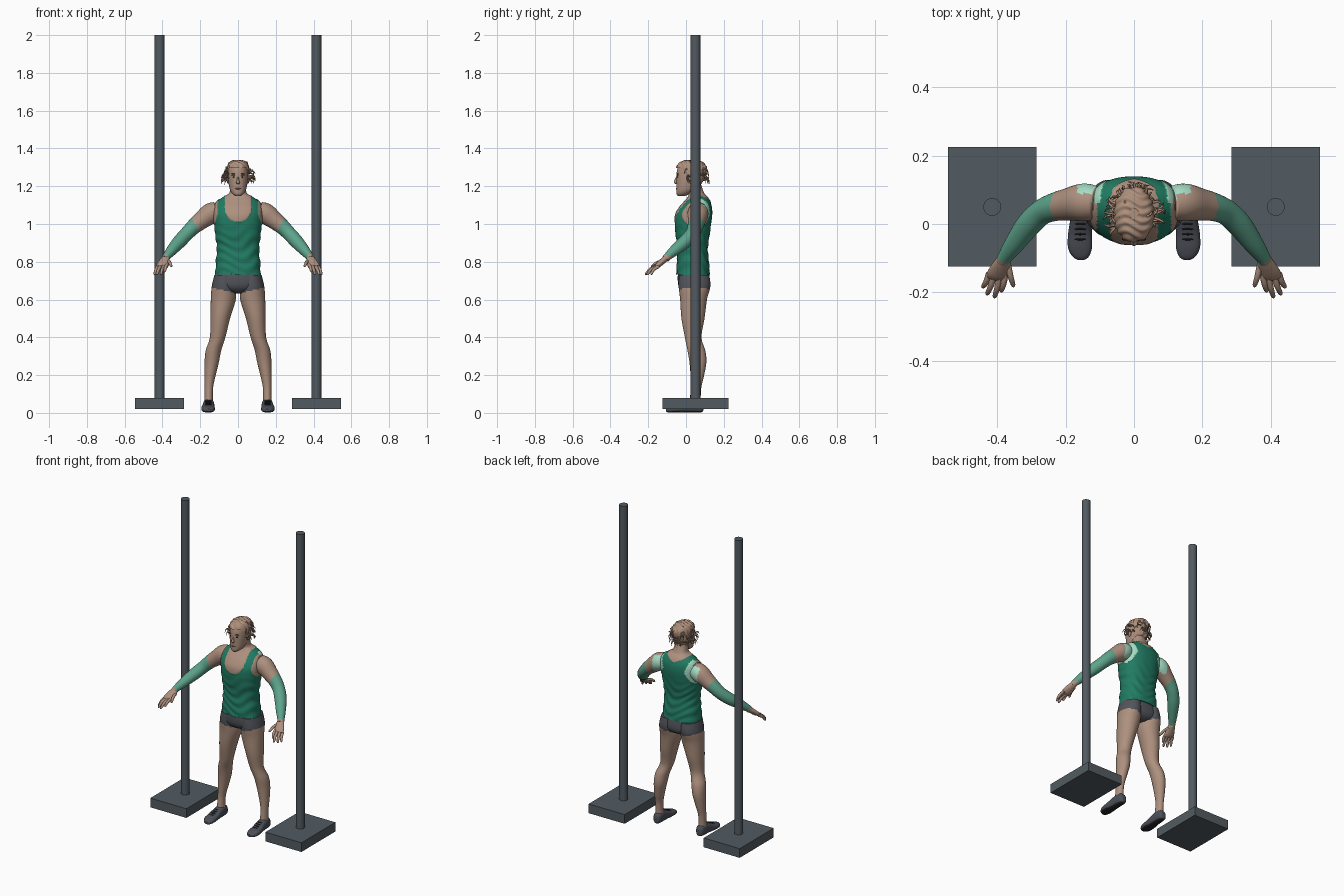
import bpy, bmesh, math, random
from mathutils import Vector, Matrix

random.seed(4)
cube = bpy.data.objects.get("Cube")
if cube:
    bpy.data.objects.remove(cube, do_unlink=True)


def material(name, *rgb):
    m = bpy.data.materials.new(name)
    m.use_nodes = True
    m.diffuse_color = (*rgb, 1)
    node = next(n for n in m.node_tree.nodes if n.type == 'BSDF_PRINCIPLED')
    node.inputs["Base Color"].default_value = (*rgb, 1)
    node.inputs["Roughness"].default_value = 0.8
    return m


METAL = material("slate_metal", .085, .105, .12)
SKIN = material("skin", .42, .28, .21)
TANK = material("green_cloth", .015, .2, .125)
SLEEVE = material("mint_sleeve", .11, .37, .26)
MINT = material("pale_mint_cloth", .38, .72, .55)
SHORTS = material("grey_cloth", .085, .09, .105)
SHOE = material("shoe_grey", .07, .078, .095)
DARK = material("dark_detail", .02, .018, .018)
HAIR = material("tan_hair", .43, .28, .2)
LIPS = material("lips", .3, .15, .12)


def loft(bm, stations, sides=24, sub=4, frame=None, power=2.0):
    """Sweep an oval through stations (x, y, z, half width, half depth)."""
    st = [Vector(s) for s in stations]
    pts = []
    for i in range(len(st) - 1):
        a, b, c, d = st[max(i - 1, 0)], st[i], st[i + 1], st[min(i + 2, len(st) - 1)]
        for k in range(sub):
            t = k / sub
            pts.append(b + (c - a) * (t / 2) + (a - b * 2.5 + c * 2 - d / 2) * t ** 2
                       + ((b - c) * 1.5 + (d - a) / 2) * t ** 3)
    pts.append(st[-1])
    centres = [Vector(p[:3]) for p in pts]
    rings = []
    for i, p in enumerate(pts):
        if frame:
            u, v = Vector(frame[0]), Vector(frame[1])
        else:
            t = (centres[min(i + 1, len(pts) - 1)] - centres[max(i - 1, 0)]).normalized()
            ref = Vector((0, 1, 0)) if abs(t.x) > .95 else Vector((1, 0, 0))
            u = (ref - t * ref.dot(t)).normalized()
            v = t.cross(u)
        ring = []
        for k in range(sides):
            ang = math.tau * k / sides
            c, s = math.cos(ang), math.sin(ang)
            c = math.copysign(abs(c) ** (2 / power), c)
            s = math.copysign(abs(s) ** (2 / power), s)
            ring.append(bm.verts.new(centres[i] + u * c * p[3] + v * s * p[4]))
        rings.append(ring)
    for r, q in zip(rings, rings[1:]):
        for k in range(sides):
            bm.faces.new((r[k], r[k - 1], q[k - 1], q[k]))
    bm.faces.new(rings[0])
    bm.faces.new(rings[-1])


def ball(bm, centre, size):
    bmesh.ops.create_uvsphere(bm, u_segments=16, v_segments=10, radius=1,
                              matrix=Matrix.Translation(centre) @ Matrix.Diagonal((*size, 1)))


def finish(bm, name, mats, rule=None, smooth=True):
    bmesh.ops.recalc_face_normals(bm, faces=bm.faces)
    for f in bm.faces:
        f.smooth = smooth and len(f.verts) < 9
        if rule:
            f.material_index = rule(f.calc_center_median())
    me = bpy.data.meshes.new(name)
    bm.to_mesh(me)
    bm.free()
    for m in mats:
        me.materials.append(m)
    ob = bpy.data.objects.new(name, me)
    bpy.context.collection.objects.link(ob)
    return ob


def ramp(v, table):
    for (a, x), (b, y) in zip(table, table[1:]):
        if v <= b:
            return x + (y - x) * max(0, (v - a) / (b - a))
    return table[-1][1]


FLAT = ((1, 0, 0), (0, 1, 0))
SIDES = (("right", -1), ("left", 1))


# Torso and neck: skin, tank top and pale undershirt by position
def torso_rule(p):
    x = abs(p.x)
    if p.z > 1.148:
        return 0
    if p.y < .062:
        neck = .07 * math.sqrt(max(0, 1 - max(0, (1.085 - p.z) / .075) ** 2))
        if p.z > 1.01 and x < neck:
            return 0
        return 0 if x > ramp(p.z, [(.98, .15), (1.0, .125), (1.05, .108), (1.15, .108)]) else 1
    if p.z > 1.11 + x * .5 and x < .065:
        return 0
    return 2 if x > ramp(p.z, [(.96, .15), (1.0, .105), (1.06, .075), (1.14, .1)]) else 1


bm = bmesh.new()
loft(bm, [(0, y, z, a, b) for z, a, y, b in (
    (.73, .124, .037, .091), (.78, .121, .037, .088), (.87, .115, .035, .083),
    (.93, .122, .035, .091), (1.0, .129, .037, .099), (1.05, .132, .042, .1),
    (1.09, .128, .052, .088), (1.12, .114, .06, .07), (1.143, .085, .062, .053),
    (1.16, .05, .056, .043), (1.19, .041, .045, .041), (1.22, .04, .035, .042))],
    sides=128, sub=9, frame=FLAT, power=2.35)
bm.normal_update()
for v in bm.verts:
    if torso_rule(v.co) == 1:
        p = v.co
        fold = math.sin(p.z * 110 + 4 * math.sin(p.x * 24 + p.z * 9) + p.y * 30)
        v.co += v.normal * (.003 + .0032 * fold * ramp(p.z, [(.74, .5), (.82, 1), (.92, .6), (1.02, 0)]))
finish(bm, "torso", [SKIN, TANK, MINT], torso_rule)

# Shorts
bm = bmesh.new()
loft(bm, [(0, .037, .76, .112, .078), (0, .04, .71, .128, .084), (0, .043, .67, .124, .082),
          (0, .045, .645, .08, .066), (0, .045, .632, .03, .04)], sides=48, frame=FLAT, power=2.3)
finish(bm, "shorts", [SHORTS])

for side, s in SIDES:
    # Leg with the shorts' trouser part
    bm = bmesh.new()
    loft(bm, [(s * x, y, z, a, b) for z, x, a, y, b in (
        (.73, .07, .055, .043, .08), (.67, .075, .064, .045, .084), (.6, .078, .066, .04, .071),
        (.5, .094, .052, .037, .061), (.4, .108, .041, .038, .044), (.33, .13, .041, .055, .047),
        (.27, .139, .038, .063, .045), (.2, .148, .03, .06, .036), (.14, .154, .023, .054, .028),
        (.09, .155, .022, .05, .028), (.05, .155, .024, .048, .03))],
        sides=48, sub=8, frame=FLAT)
    finish(bm, side + "_leg", [SKIN, SHORTS], lambda p: int(p.z > .633 + .22 * abs(p.x)))

    # Shoe with dark sole and laces
    bm = bmesh.new()
    loft(bm, [(s * x, y, z, a, b) for y, x, a, z, b in (
        (.092, .154, .01, .03, .016), (.082, .154, .023, .034, .031), (.05, .155, .029, .039, .037),
        (.01, .156, .031, .034, .032), (-.03, .158, .035, .025, .023), (-.07, .158, .035, .02, .018),
        (-.095, .156, .024, .016, .013), (-.105, .155, .01, .014, .007))],
        sides=32, sub=5, frame=((1, 0, 0), (0, 0, 1)), power=2.5)
    for v in bm.verts:
        v.co.z = max(v.co.z, 0)
    finish(bm, side + "_shoe", [SHOE, DARK], lambda p: int(p.z < .009))
    bm = bmesh.new()
    for k in range(4):
        ball(bm, (s * .157, -.045 + k * .015, .043 + k * .0065), (.017, .003, .004))
    finish(bm, side + "_laces", [DARK])

    # Arm: pale back of shoulder, bare upper arm, long sleeve
    def arm_rule(p):
        if p.z + .35 * p.y < .835 - .035 + .0 * p.x and abs(p.x) > .372:
            return 0
        if abs(p.x) - .55 * (p.z - 1) > .228:
            return 1
        return 2 if p.y > .088 and abs(p.x) < .165 and p.z > 1.0 else 0

    bm = bmesh.new()
    loft(bm, [(s * x, y, z, r, r) for x, y, z, r in (
        (.09, .06, 1.075, .035), (.115, .062, 1.068, .05), (.15, .063, 1.052, .055),
        (.195, .057, 1.018, .047), (.235, .049, .985, .041), (.272, .033, .948, .037),
        (.31, -.004, .907, .036), (.35, -.058, .862, .029), (.378, -.097, .828, .021),
        (.384, -.108, .816, .02))], sides=36, sub=8)
    finish(bm, side + "_arm", [SKIN, SLEEVE, MINT], arm_rule)

    # Hand with spread fingers
    bm = bmesh.new()
    loft(bm, [(s * .38, -.1, .825, .019, .015), (s * .388, -.122, .805, .027, .016),
              (s * .399, -.148, .782, .032, .014), (s * .403, -.16, .772, .027, .009)], sides=20)
    for base, tip in (((.376, -.145, .785), (.389, -.2, .747)), ((.393, -.152, .778), (.409, -.217, .733)),
                      ((.41, -.152, .776), (.431, -.208, .732)), ((.424, -.145, .775), (.443, -.187, .733)),
                      ((.37, -.115, .805), (.352, -.185, .775))):
        a, b = Vector(base), Vector(tip)
        a.x *= s
        b.x *= s
        mid = a.lerp(b, .5) + Vector((0, -.005, .005))
        loft(bm, [(*a, .0095, .0095), (*mid, .0085, .0085), (*a.lerp(b, .9), .0065, .0065),
                  (*b, .002, .002)], sides=10, sub=3)
    finish(bm, side + "_hand", [SKIN])

    # Stand: heavy base plate and round pole
    bm = bmesh.new()
    bmesh.ops.create_cube(bm, size=1, matrix=Matrix.Translation((s * .415, .05, .05))
                          @ Matrix.Diagonal((.26, .35, .06, 1)))
    finish(bm, side + "_stand_base", [METAL], smooth=False)
    bm = bmesh.new()
    bmesh.ops.create_cone(bm, cap_ends=True, segments=32, radius1=.026, radius2=.026, depth=1.94,
                          matrix=Matrix.Translation((s * .415, .05, 1.03)))
    finish(bm, side + "_pole", [METAL])

# Head with nose and ears
skull = [(1.148, .014, -.025, .018), (1.16, .03, -.014, .036), (1.18, .042, 0, .051),
         (1.21, .049, .013, .064), (1.25, .053, .022, .073), (1.29, .052, .028, .074),
         (1.315, .042, .029, .06), (1.328, .022, .029, .033), (1.33, .006, .029, .01)]
bm = bmesh.new()
loft(bm, [(0, y, z, a, b) for z, a, y, b in skull], sides=40, sub=5, frame=FLAT, power=2.15)
loft(bm, [(0, -.047, 1.252, .004, .004), (0, -.053, 1.232, .006, .008),
          (0, -.055, 1.219, .01, .009), (0, -.049, 1.211, .006, .005)], sides=12, frame=FLAT)
for s in (-1, 1):
    ball(bm, (s * .054, .025, 1.232), (.006, .011, .018))
    ball(bm, (s * .021, -.043, 1.26), (.014, .006, .004))
finish(bm, "head", [SKIN])

# Eyes, brows and mouth
bm = bmesh.new()
for s in (-1, 1):
    ball(bm, (s * .021, -.044, 1.248), (.008, .004, .0035))
    ball(bm, (s * .022, -.044, 1.265), (.014, .005, .002))
finish(bm, "eyes_and_brows", [DARK])
bm = bmesh.new()
ball(bm, (0, -.049, 1.187), (.015, .005, .004))
finish(bm, "mouth", [LIPS])

# Hair cap, cut along the hairline and ridged like tied-back locks
bm = bmesh.new()
loft(bm, [(0, y, z + .007, a + .006, b + .006) for z, a, y, b in skull[2:]],
     sides=72, sub=8, frame=FLAT, power=2.15)
cut = [f for f in bm.faces if f.calc_center_median().z <
       ramp(f.calc_center_median().y, [(-.03, 1.298), (0, 1.27), (.03, 1.255), (.06, 1.195)])]
bmesh.ops.delete(bm, geom=cut, context='FACES')
bm.normal_update()
for v in bm.verts:
    v.co += v.normal * .0025 * math.sin(v.co.y * 260 + 3 * math.sin(v.co.x * 60))
finish(bm, "hair", [HAIR])

# Loose locks sticking out around the sides and back
bm = bmesh.new()
for k in range(80):
    ang = random.uniform(-.5, math.pi + .5)
    z = random.uniform(1.225, 1.325)
    w = ramp(z, [(1.22, 1), (1.29, .98), (1.325, .5)])
    out = Vector((math.cos(ang), math.sin(ang), 0))
    a = Vector((out.x * .055 * w, .028 + out.y * .074 * w, z))
    turn = Vector((-out.y, out.x, 0)) * random.uniform(-.02, .02)
    reach = random.uniform(.006, .022) + (.016 if abs(out.x) > .85 and z < 1.28 else 0)
    mid = a + out * reach * .8 + turn * .6 + Vector((0, 0, random.uniform(0, .008)))
    tip = a + out * reach + turn * 1.4 + Vector((0, 0, random.uniform(-.03, -.005)))
    loft(bm, [(*a, .004, .004), (*mid, .0035, .0035), (*tip, .001, .001)], sides=6, sub=3)
finish(bm, "loose_locks", [HAIR])
